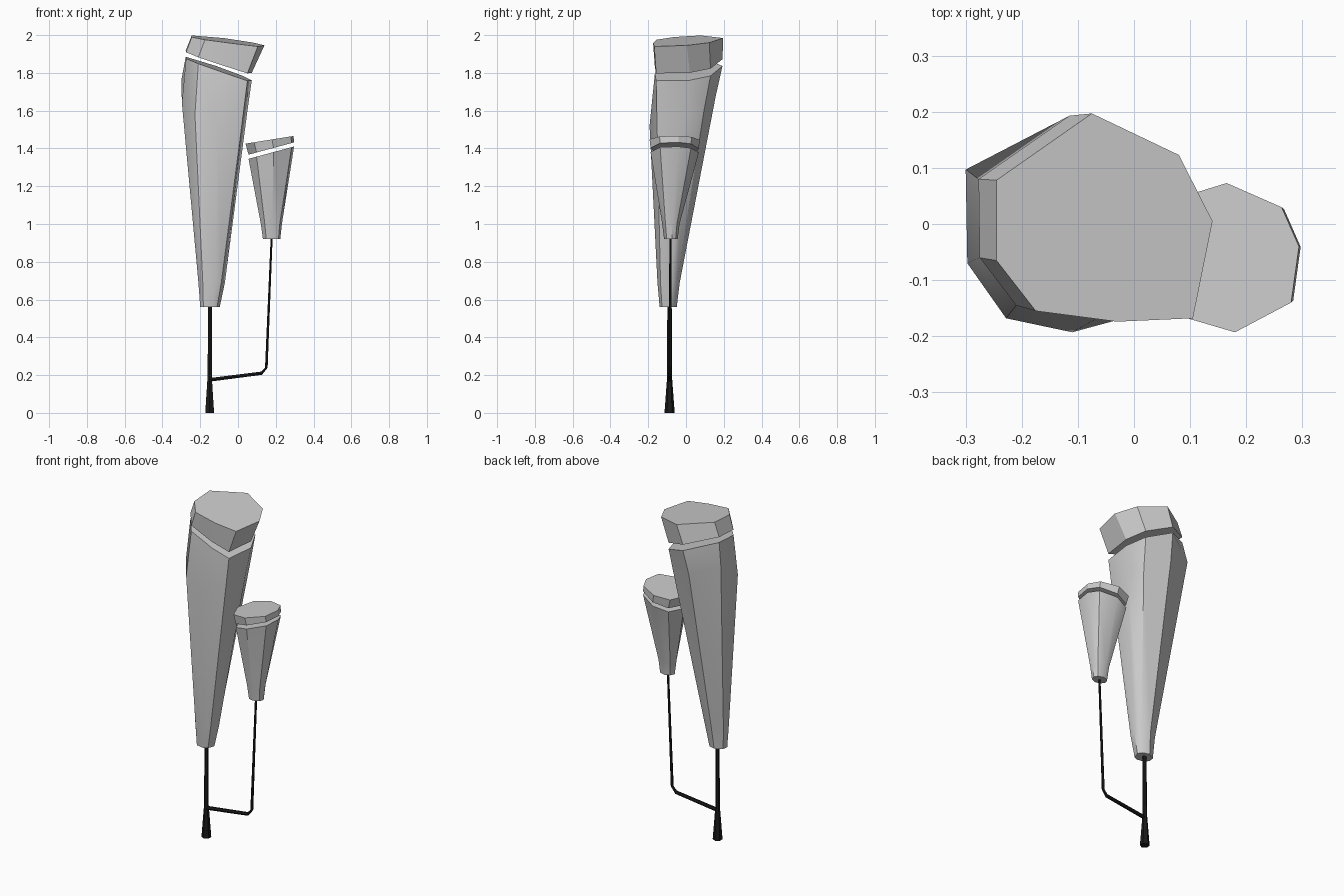
import bpy, bmesh
from math import cos, sin, atan2, radians, tau
from mathutils import Vector

if "Cube" in bpy.data.objects:
    bpy.data.objects.remove(bpy.data.objects["Cube"])


def loft(name, rings, smooth=None, mat=None):
    """Closed skin through rings that share one vertex count."""
    bm = bmesh.new()
    vs = [[bm.verts.new(p) for p in r] for r in rings]
    n = len(rings[0])
    for a, b in zip(vs, vs[1:]):
        for i in range(n):
            j = (i + 1) % n
            bm.faces.new((a[i], a[j], b[j], b[i]))
    bm.faces.new(vs[0])
    bm.faces.new(vs[-1])
    bmesh.ops.recalc_face_normals(bm, faces=bm.faces)
    me = bpy.data.meshes.new(name)
    bm.to_mesh(me)
    bm.free()
    ob = bpy.data.objects.new(name, me)
    bpy.context.collection.objects.link(ob)
    if mat:
        me.materials.append(mat)
    if smooth:
        bpy.ops.object.select_all(action='DESELECT')
        bpy.context.view_layer.objects.active = ob
        ob.select_set(True)
        bpy.ops.object.shade_smooth_by_angle(angle=radians(smooth))
    return ob


def on_plane(outline, z, sx, sy):
    """Lift a flat outline onto a tilted plane."""
    return [(x, y, z + sx * x + sy * y) for x, y in outline]


def stem_ring(outline, cx, cy, z, rx, ry):
    """Small ring whose corners line up with the corners of an outline."""
    mx = sum(p[0] for p in outline) / len(outline)
    my = sum(p[1] for p in outline) / len(outline)
    angs = [atan2(y - my, x - mx) for x, y in outline]
    return [(cx + rx * cos(a), cy + ry * sin(a), z) for a in angs]


def tube(name, stations, mat, sides=6):
    """Tapered branch; each station is (point, radius)."""
    pts = [Vector(p) for p, r in stations]
    rings = []
    for i, (p, r) in enumerate(stations):
        d = (pts[min(i + 1, len(pts) - 1)] - pts[max(i - 1, 0)]).normalized()
        u = Vector((0, 1, 0))
        w = d.cross(u).normalized()
        u = w.cross(d)
        rings.append([pts[i] + r * (cos(tau * k / sides) * u + sin(tau * k / sides) * w)
                      for k in range(sides)])
    return loft(name, rings, mat=mat)


bark = bpy.data.materials.new("bark")
bark.diffuse_color = (0.01, 0.01, 0.01, 1)
bark.use_nodes = True
bark.node_tree.nodes["Principled BSDF"].inputs["Base Color"].default_value = bark.diffuse_color

# Trunk and side branch
tube("trunk", [((-0.15, -0.087, 0), 0.027), ((-0.15, -0.087, 0.19), 0.013),
               ((-0.148, -0.088, 0.6), 0.011)], bark)
tube("side_branch", [((-0.15, -0.087, 0.175), 0.011), ((0.125, -0.084, 0.21), 0.01),
                     ((0.15, -0.083, 0.24), 0.008), ((0.179, -0.082, 0.95), 0.006)], bark)

# Tall foliage: tapered body with a bulge, cut off by a slanted rim
rim = [(-0.277, 0.08), (-0.115, 0.193), (0.025, 0.13), (0.073, 0.02),
       (0.05, -0.158), (-0.06, -0.165), (-0.21, -0.145), (-0.275, -0.06)]
bulge = [(-0.30, 0.097, 1.76), (-0.13, 0.158, 1.68), (0.01, 0.095, 1.6), (0.05, 0.0, 1.6),
         (0.03, -0.155, 1.6), (-0.11, -0.193, 1.52), (-0.228, -0.168, 1.58),
         (-0.297, -0.07, 1.64)]
loft("tall_foliage", [stem_ring(rim, -0.149, -0.095, 0.56, 0.053, 0.046),
                      stem_ring(rim, -0.14, -0.093, 0.69, 0.072, 0.06),
                      bulge, on_plane(rim, 1.785, -0.345, 0.06)], smooth=40)

# Tall foliage cap, floating just above the rim
crown = [(-0.245, 0.078), (-0.075, 0.197), (0.08, 0.123), (0.14, 0.005),
         (0.105, -0.168), (-0.03, -0.174), (-0.175, -0.155), (-0.245, -0.065)]
loft("tall_foliage_cap", [on_plane(rim, 1.823, -0.325, 0.06),
                          on_plane(crown, 1.963, -0.125, 0.06)], smooth=30)

# Small foliage and its cap
crown2 = [(0.075, 0.045), (0.165, 0.073), (0.263, 0.03), (0.294, -0.04),
          (0.28, -0.14), (0.18, -0.193), (0.085, -0.165), (0.04, -0.06)]
rim2 = [(0.297 + 0.95 * (x - 0.294), -0.06 + 0.96 * (y + 0.06)) for x, y in crown2]
loft("small_foliage", [stem_ring(rim2, 0.178, -0.08, 0.92, 0.046, 0.036),
                       stem_ring(rim2, 0.177, -0.08, 1.0, 0.056, 0.046),
                       on_plane(rim2, 1.33, 0.27, 0)], smooth=40)
loft("small_foliage_cap", [on_plane(rim2, 1.352, 0.27, 0),
                           on_plane(crown2, 1.419, 0.16, 0)], smooth=30)
